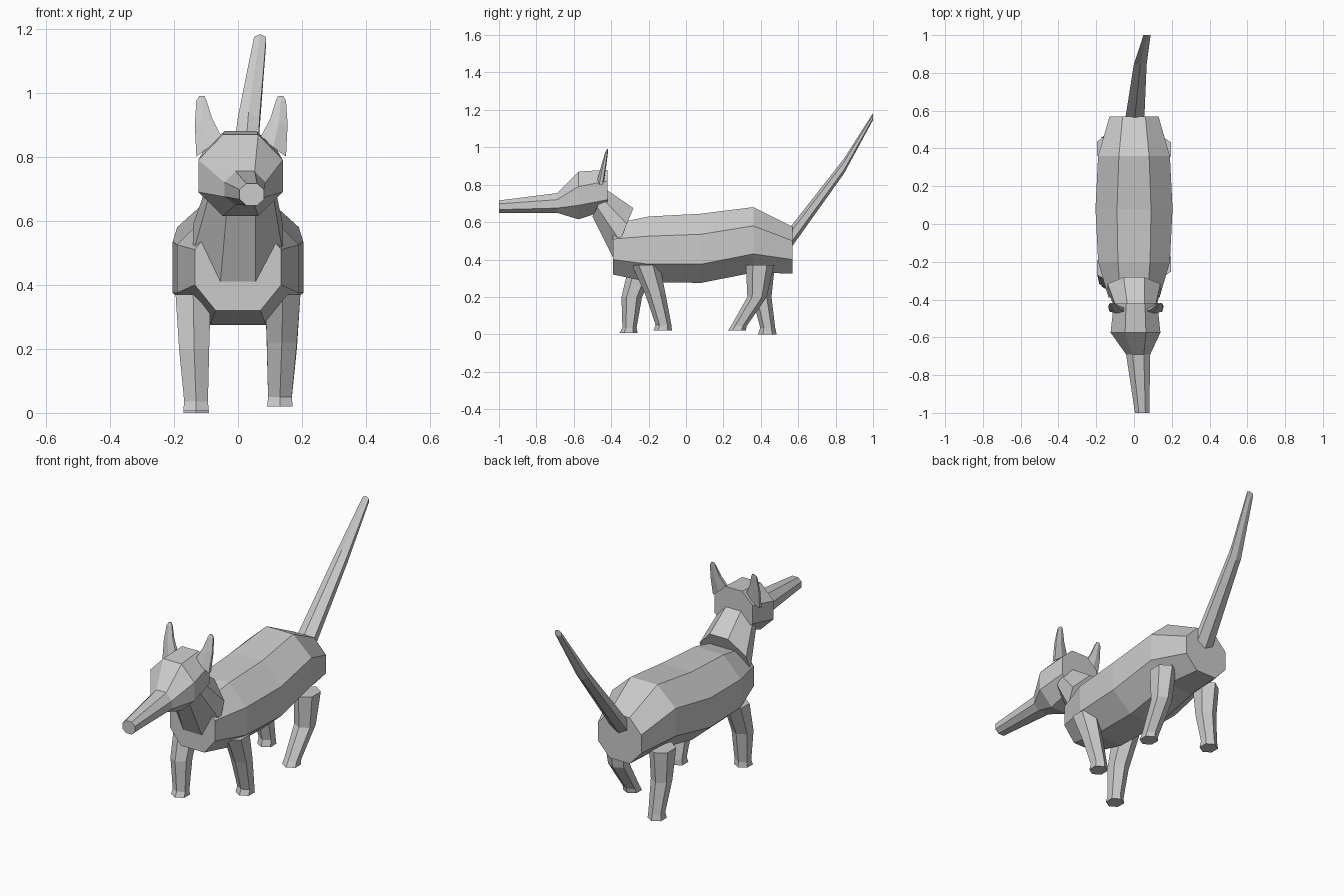
import bpy, bmesh
from math import sin, cos, pi
from mathutils import Vector

cube = bpy.data.objects.get("Cube")
if cube:
    bpy.data.objects.remove(cube)

# Single plain grey coat
coat = bpy.data.materials.new("grey coat")
coat.use_nodes = True
GREY = (0.6, 0.6, 0.6, 1)
coat.diffuse_color = GREY
coat.node_tree.nodes["Principled BSDF"].inputs["Base Color"].default_value = GREY


def loft(name, rings):
    """Skin a list of equal-sized rings and cap both ends."""
    bm = bmesh.new()
    loops = [[bm.verts.new(p) for p in ring] for ring in rings]
    count = len(loops[0])
    for a, b in zip(loops, loops[1:]):
        for i in range(count):
            j = (i + 1) % count
            bm.faces.new((a[i], a[j], b[j], b[i]))
    bm.faces.new(loops[0])
    bm.faces.new(loops[-1])
    bmesh.ops.recalc_face_normals(bm, faces=bm.faces)
    mesh = bpy.data.meshes.new(name)
    bm.to_mesh(mesh)
    bm.free()
    mesh.materials.append(coat)
    obj = bpy.data.objects.new(name, mesh)
    bpy.context.collection.objects.link(obj)
    return obj


def octagon(y, x, half, flat, bottom, low, high, top, lean=0.0):
    """Chamfered cross-section; lean tips the upper part towards +y."""
    outline = [(-flat, bottom), (flat, bottom), (half, low), (half, high),
               (flat, top), (-flat, top), (-half, high), (-half, low)]
    return [Vector((x + dx, y + lean * (z - bottom), z)) for dx, z in outline]


def hexagon(centre, u, v):
    """Six-sided ring with corners on the +v and -v ends."""
    return [Vector(centre) + Vector(u) * cos(a) / cos(pi / 6) + Vector(v) * sin(a)
            for a in (pi / 6 + k * pi / 3 for k in range(6))]


# Body
loft("body", [
    octagon(-0.39, 0, 0.135, 0.07, 0.32, 0.40, 0.51, 0.59),
    octagon(-0.20, 0, 0.19, 0.085, 0.28, 0.375, 0.525, 0.63),
    octagon(0.08, 0, 0.204, 0.09, 0.275, 0.375, 0.535, 0.645),
    octagon(0.36, 0, 0.19, 0.08, 0.33, 0.43, 0.58, 0.68),
    octagon(0.57, 0, 0.13, 0.06, 0.325, 0.40, 0.50, 0.575)])

# Neck
loft("neck", [
    octagon(-0.39, 0, 0.14, 0.055, 0.41, 0.50, 0.59, 0.675, 0.41),
    octagon(-0.50, 0.01, 0.10, 0.045, 0.63, 0.68, 0.73, 0.775, 0.5)])

# Head and muzzle
loft("head", [
    octagon(-0.42, 0.008, 0.115, 0.05, 0.665, 0.72, 0.82, 0.88),
    octagon(-0.575, 0.008, 0.132, 0.055, 0.615, 0.69, 0.79, 0.87),
    octagon(-0.69, 0.022, 0.064, 0.03, 0.65, 0.675, 0.72, 0.755),
    octagon(-1.0, 0.043, 0.038, 0.017, 0.648, 0.667, 0.698, 0.716)])

# Ears
for label, side in (("left", 1), ("right", -1)):
    loft(label + "_ear", [
        hexagon((0.01 + side * 0.1, -0.455, 0.83), (side * 0.04, 0, -0.03), (0, 0.018, 0)),
        hexagon((0.01 + side * 0.118, -0.438, 0.91), (side * 0.027, 0, -0.01), (0, 0.013, 0)),
        hexagon((0.01 + side * 0.124, -0.424, 0.975), (side * 0.016, 0, 0), (0, 0.007, 0)),
        hexagon((0.01 + side * 0.123, -0.42, 0.99), (side * 0.008, 0, 0), (0, 0.003, 0))])

# Tail
loft("tail", [
    hexagon((0.005, 0.565, 0.525), (0.05, 0, 0), (0, 0, 0.058)),
    hexagon((0.033, 0.845, 0.9), (0.034, 0, 0), (0, 0, 0.04)),
    hexagon((0.069, 1.0, 1.165), (0.019, 0, 0), (0, 0, 0.018))])

# Legs: each level is (height, centre along the body, half depth)
HALF_WIDTHS = (0.055, 0.047, 0.037, 0.04)
CENTRES = (0.14, 0.137, 0.131, 0.131)
legs = {
    "left_front_leg": (1, [(0.37, -0.215, 0.075), (0.22, -0.165, 0.055),
                           (0.05, -0.12, 0.042), (0.02, -0.125, 0.05)]),
    "right_front_leg": (-1, [(0.37, -0.23, 0.075), (0.2, -0.29, 0.055),
                             (0.035, -0.302, 0.038), (0.008, -0.307, 0.048)]),
    "left_hind_leg": (1, [(0.37, 0.395, 0.075), (0.2, 0.38, 0.052),
                          (0.045, 0.283, 0.042), (0.02, 0.272, 0.048)]),
    "right_hind_leg": (-1, [(0.37, 0.4, 0.075), (0.2, 0.405, 0.052),
                            (0.035, 0.437, 0.04), (0, 0.435, 0.05)]),
}
for name, (side, levels) in legs.items():
    loft(name, [hexagon((side * x, y, z), (w, 0, 0), (0, d, 0))
                for (z, y, d), w, x in zip(levels, HALF_WIDTHS, CENTRES)])
